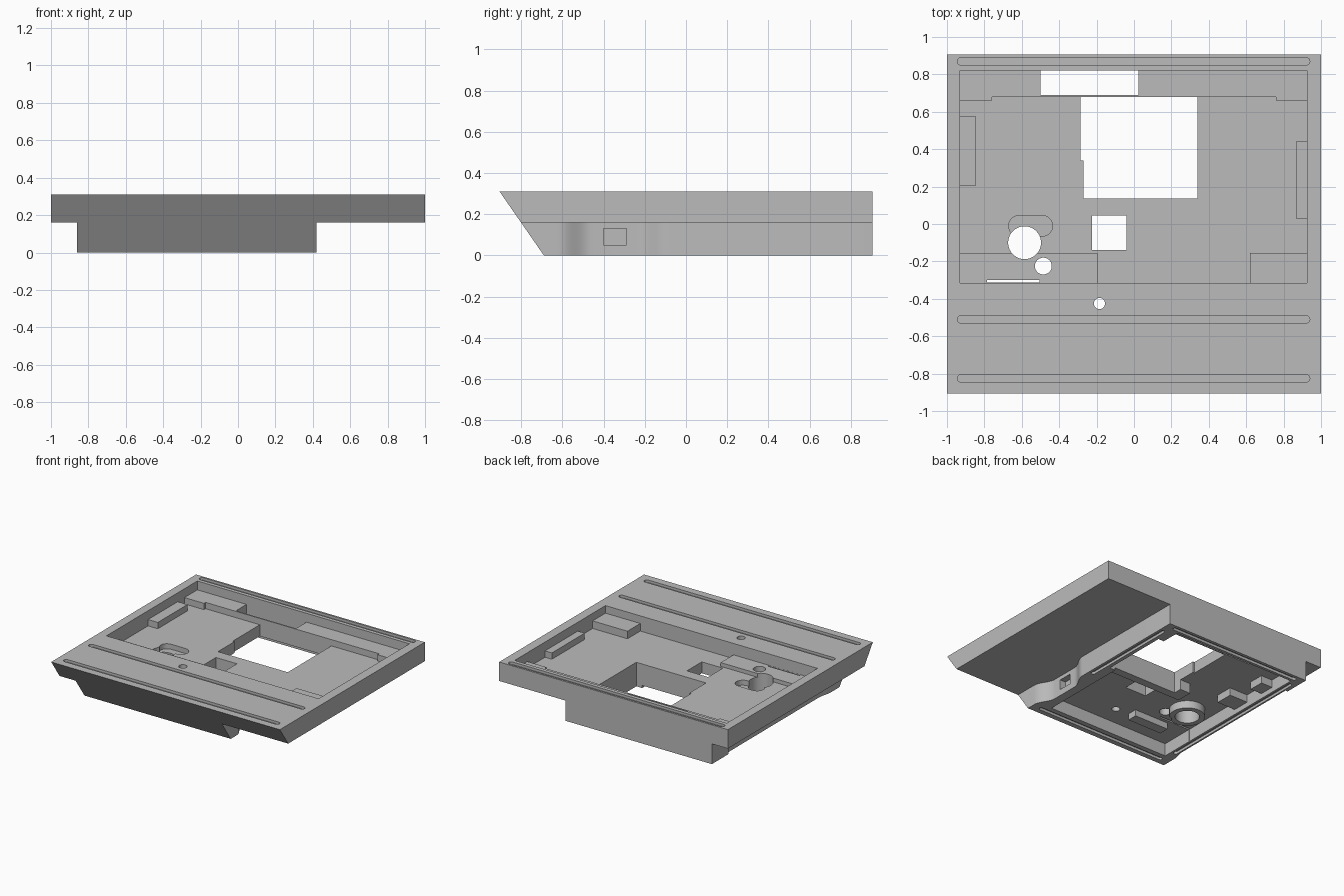
import bpy
import bmesh
from math import pi, cos, sin

old = bpy.data.objects.get("Cube")
if old:
    bpy.data.objects.remove(old, do_unlink=True)

grey = bpy.data.materials.new("plain_grey")
grey.use_nodes = True
tone = (0.5, 0.5, 0.5, 1)
grey.diffuse_color = tone
grey.node_tree.nodes["Principled BSDF"].inputs["Base Color"].default_value = tone


def prism(name, outline, low, high, axis="z"):
    """Extrude an outline along z, or a (y, z) outline along x."""
    bm = bmesh.new()
    place = (lambda p, h: (*p, h)) if axis == "z" else (lambda p, h: (h, *p))
    bottom = [bm.verts.new(place(p, low)) for p in outline]
    top = [bm.verts.new(place(p, high)) for p in outline]
    bm.faces.new(bottom)
    bm.faces.new(top)
    for i in range(len(outline)):
        j = (i + 1) % len(outline)
        bm.faces.new((bottom[i], bottom[j], top[j], top[i]))
    bmesh.ops.recalc_face_normals(bm, faces=bm.faces)
    mesh = bpy.data.meshes.new(name)
    bm.to_mesh(mesh)
    bm.free()
    mesh.materials.append(grey)
    obj = bpy.data.objects.new(name, mesh)
    bpy.context.collection.objects.link(obj)
    return obj


def rect(x0, x1, y0, y1):
    return [(x0, y0), (x1, y0), (x1, y1), (x0, y1)]


def circle(x, y, r, n=40):
    return [(x + r * cos(2 * pi * i / n), y + r * sin(2 * pi * i / n)) for i in range(n)]


def stadium(x0, y0, x1, y1, r, n=12):
    """Rounded slot between two centres lying along x or y."""
    turn = -pi / 2 if x1 > x0 else 0
    pts = [(x1 + r * cos(turn + pi * i / n), y1 + r * sin(turn + pi * i / n)) for i in range(n + 1)]
    turn += pi
    return pts + [(x0 + r * cos(turn + pi * i / n), y0 + r * sin(turn + pi * i / n)) for i in range(n + 1)]


def ease(start, end, y0, y1, n=10):
    """Smooth S-curve wall running from y0 to y1."""
    return [(start + (end - start) * (1 - cos(pi * i / n)) / 2, y0 + (y1 - y0) * i / n) for i in range(n + 1)]


def combine(operation, outline, low, high, axis="z"):
    tool = prism("helper", outline, low, high, axis)
    tool.hide_render = True
    mod = tray.modifiers.new("combine", "BOOLEAN")
    mod.operation, mod.solver, mod.object = operation, "EXACT", tool
    bpy.ops.object.modifier_apply(modifier=mod.name)
    mesh = tool.data
    bpy.data.objects.remove(tool)
    bpy.data.meshes.remove(mesh)


def cut(*args):
    combine("DIFFERENCE", *args)


def add(*args):
    combine("UNION", *args)


# Upper slab and offset lower housing with scooped side walls
TOP, STEP, BACK = 0.31, 0.16, 0.905
FLOOR, CEILING = 0.19, 0.10
tray = prism("tray_body", rect(-1, 1, -BACK, BACK), STEP, TOP)
bpy.context.view_layer.objects.active = tray
tray.select_set(True)
housing = [(-0.86, -BACK), (0.42, -BACK)]
housing += ease(0.42, 0.36, -0.62, -0.46) + ease(0.36, 0.42, -0.24, -0.08)
housing += [(0.42, BACK), (-0.86, BACK), (-0.86, 0.7), (-0.84, 0.7)]
housing += ease(-0.84, -0.86, -0.46, -0.58)
add(housing, 0, STEP + 0.02)

# Sloping front face
cut([(-0.905, TOP), (-0.69, 0), (-0.655, -0.05), (-1.2, -0.05), (-1.2, 0.36), (-0.94, 0.36)], -1.2, 1.2, "x")

# Top recess and underside cavity
cut(rect(-0.93, 0.925, -0.315, 0.82), FLOOR, 0.5)
cut(rect(-0.78, 0.29, -0.58, 0.83), -0.1, CEILING)

# Raised back shelf, pads and corner ledges on the recess floor
shelf = [(-0.94, 0.66), (-0.76, 0.66), (-0.76, 0.68), (0.76, 0.68), (0.76, 0.66),
         (0.935, 0.66), (0.935, 0.83), (-0.94, 0.83)]
add(shelf, FLOOR - 0.02, FLOOR + 0.05)
for area, height in (
    (rect(-0.94, -0.845, 0.205, 0.575), 0.05),
    (rect(0.865, 0.935, 0.03, 0.44), 0.05),
    (rect(0.62, 0.935, -0.325, -0.155), 0.06),
    (rect(-0.94, -0.195, -0.325, -0.155), 0.03),
):
    add(area, FLOOR - 0.02, FLOOR + height)

# Bosses and ribs hanging inside the cavity
for area, low in (
    (circle(-0.585, -0.1, 0.13), 0.04),
    (rect(-0.36, 0.3, 0.07, 0.2), 0.02),
    (rect(-0.79, -0.62, 0.2, 0.34), 0.04),
    (rect(-0.79, -0.68, 0.5, 0.62), 0.04),
    (rect(-0.6, -0.3, -0.42, -0.34), 0.05),
):
    add(area, low, CEILING + 0.02)

# Through openings
big_window = [(-0.27, 0.135), (0.34, 0.135), (0.34, 0.68), (-0.285, 0.68), (-0.285, 0.34), (-0.27, 0.34)]
for area in (
    big_window,
    rect(-0.5, 0.025, 0.69, 0.82),
    rect(-0.225, -0.04, -0.14, 0.045),
    rect(-0.785, -0.505, -0.314, -0.3),
    circle(-0.585, -0.1, 0.088),
    circle(-0.485, -0.225, 0.045),
    circle(-0.185, -0.425, 0.03),
):
    cut(area, -0.1, 0.5)

# Shallow finger slot beside the round opening
cut(stadium(-0.615, -0.01, -0.49, -0.01, 0.055), FLOOR - 0.04, 0.5)

# Long grooves on the top deck
for y in (0.87, -0.51, -0.825):
    cut(stadium(-0.925, y, 0.92, y, 0.02), TOP - 0.02, 0.5)

# Seal grooves around the underside rim
for ends in (
    (0.385, 0.0, 0.385, 0.78),
    (-0.812, -0.5, -0.812, 0.78),
    (-0.78, 0.867, 0.34, 0.867),
    (-0.78, -0.635, 0.34, -0.635),
):
    cut(stadium(*ends, 0.015), -0.1, 0.02)

# Side port
cut([(-0.4, 0.05), (-0.29, 0.05), (-0.29, 0.13), (-0.4, 0.13)], 0.31, 0.5, "x")

bpy.ops.object.shade_smooth_by_angle(angle=pi / 6)
